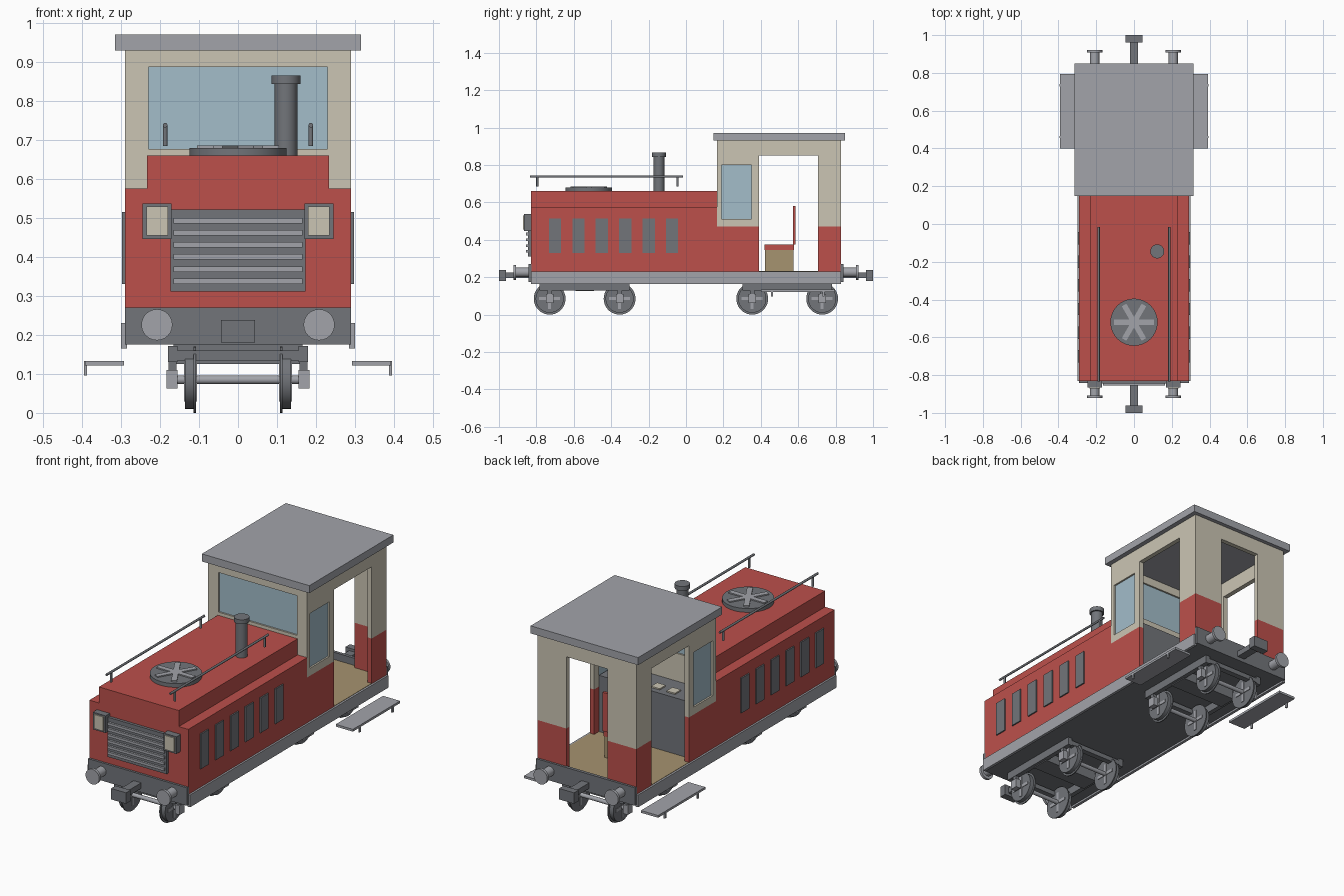
import bpy, bmesh, math
from mathutils import Matrix, Vector

if "Cube" in bpy.data.objects:
    bpy.data.objects.remove(bpy.data.objects["Cube"])


def material(name, rgb):
    m = bpy.data.materials.new(name)
    lin = [(c / 255 / 12.92) if c < 11 else ((c / 255 + 0.055) / 1.055) ** 2.4 for c in rgb]
    m.diffuse_color = (*lin, 1)
    m.use_nodes = True
    m.node_tree.nodes["Principled BSDF"].inputs["Base Color"].default_value = m.diffuse_color
    return m


RED = material("red paint", (188, 80, 75))
CREAM = material("cream paint", (203, 197, 180))
LIGHT = material("light grey", (162, 164, 170))
DARK = material("dark grey", (114, 117, 122))
GLASS = material("window blue", (163, 189, 202))
TAN = material("tan wood", (166, 147, 112))


def finish(name, bm, mat):
    bmesh.ops.recalc_face_normals(bm, faces=bm.faces)
    for e in bm.edges:
        e.smooth = len(e.link_faces) == 2 and e.calc_face_angle() < math.radians(35)
    for f in bm.faces:
        f.smooth = True
    me = bpy.data.meshes.new(name)
    bm.to_mesh(me)
    bm.free()
    me.materials.append(mat)
    ob = bpy.data.objects.new(name, me)
    bpy.context.collection.objects.link(ob)
    return ob


def add_box(bm, x0, x1, y0, y1, z0, z1):
    mat = Matrix.Translation(((x0 + x1) / 2, (y0 + y1) / 2, (z0 + z1) / 2))
    mat = mat @ Matrix.Diagonal((abs(x1 - x0), abs(y1 - y0), abs(z1 - z0), 1))
    bmesh.ops.create_cube(bm, size=1, matrix=mat)


def boxes(name, mat, *dims, mirror=False):
    """One object from boxes (x0, x1, y0, y1, z0, z1), optionally mirrored in x."""
    bm = bmesh.new()
    for d in dims:
        add_box(bm, *d)
        if mirror:
            add_box(bm, -d[1], -d[0], *d[2:])
    return finish(name, bm, mat)


def rods(name, mat, *rods_, seg=24):
    """One object from cylinders (start, end, radius)."""
    bm = bmesh.new()
    for a, b, r in rods_:
        a, b = Vector(a), Vector(b)
        rot = (b - a).to_track_quat('Z', 'Y').to_matrix().to_4x4()
        bmesh.ops.create_cone(bm, cap_ends=True, segments=seg, radius1=r, radius2=r,
                              depth=(b - a).length, matrix=Matrix.Translation((a + b) / 2) @ rot)
    return finish(name, bm, mat)


# Chassis
boxes("underframe", DARK, (-.29, .29, -.83, .83, .175, .228))
boxes("side_sill", LIGHT, (.285, .30, -.83, .83, .165, .23), mirror=True)
for tag, s in (("front", -1), ("back", 1)):
    boxes(tag + "_beam", DARK, (-.29, .29, s * .825, s * .842, .175, .27))
    boxes(tag + "_coupler", DARK, (-.022, .022, s * .84, s * .97, .195, .225),
          (-.044, .044, s * .962, s * 1.0, .18, .238))
    rods(tag + "_buffers", LIGHT,
         *[r for x in (-.208, .208) for r in (
             ((x, s * .84, .226), (x, s * .912, .226), .025),
             ((x, s * .908, .226), (x, s * .922, .226), .04))])

# Hood with stepped top
bm = bmesh.new()
half = [(.29, .23), (.29, .575), (.234, .575), (.234, .66)]
outline = half + [(-x, z) for x, z in reversed(half)]
face = bm.faces.new([bm.verts.new((x, -.83, z)) for x, z in outline])
ext = bmesh.ops.extrude_face_region(bm, geom=[face])
bmesh.ops.translate(bm, vec=(0, .995, 0), verts=[v for v in ext["geom"] if isinstance(v, bmesh.types.BMVert)])
finish("hood", bm, RED)
boxes("side_vents", DARK, *[(.288, .297, y - .033, y + .033, .33, .515)
                            for y in (-.7 + .125 * i for i in range(6))], mirror=True)

# Grille and headlights
boxes("grille_panel", DARK, (-.173, .173, -.845, -.828, .312, .522))
boxes("grille_slats", LIGHT, *[(-.165, .165, -.856, -.84, z - .007, z + .007)
                               for z in (.338 + .031 * i for i in range(6))])
boxes("headlight_housing", DARK, (.17, .245, -.865, -.828, .446, .537), mirror=True)
boxes("headlight_lens", CREAM, (.18, .235, -.871, -.86, .455, .53), mirror=True)

# Roof fan
rods("fan_disc", DARK, ((0, -.52, .655), (0, -.52, .68), .125), seg=40)
bm = bmesh.new()
for i in range(3):
    bmesh.ops.create_cube(bm, size=1, matrix=Matrix.Translation((0, -.52, .681))
                          @ Matrix.Rotation(i * math.pi / 3, 4, 'Z') @ Matrix.Diagonal((.21, .028, .01, 1)))
finish("fan_blades", bm, LIGHT)

# Exhaust and handrails
rods("exhaust", DARK, ((.123, -.145, .655), (.123, -.145, .845), .029),
     ((.123, -.145, .843), (.123, -.145, .866), .037), seg=32)
rods("handrails", DARK, *[r for x in (-.187, .187) for r in (
    ((x, -.835, .738), (x, -.015, .738), .006),
    ((x, -.795, .685), (x, -.795, .738), .006),
    ((x, -.045, .685), (x, -.045, .738), .006))], seg=12)

# Cab walls: red below z .47, cream above
T = .025
L = .29 - T
boxes("cab_lower_sides", RED, (L, .29, .165, .39, .23, .47), (L, .29, .705, .83, .23, .47), mirror=True)
boxes("cab_lower_back", RED, (.12, L, .83 - T, .83, .23, .47), mirror=True)
boxes("cab_upper_sides", CREAM,
      (L, .29, .165, .19, .47, .85), (L, .29, .35, .39, .47, .85),
      (L, .29, .19, .35, .47, .51), (L, .29, .19, .35, .80, .85),
      (L, .29, .705, .83, .47, .85), (L, .29, .165, .83, .85, .93), mirror=True)
boxes("cab_upper_back", CREAM, (.12, L, .83 - T, .83, .47, .85), (0, L, .83 - T, .83, .85, .93), mirror=True)
boxes("cab_front_wall", CREAM, (.23, L, .165, .19, .47, .93),
      (0, .23, .165, .19, .47, .677), (0, .23, .165, .19, .887, .93), mirror=True)
boxes("front_window", GLASS, (-.23, .23, .174, .181, .677, .887))
boxes("side_windows", GLASS, (.274, .281, .19, .35, .51, .80), mirror=True)
boxes("roof", LIGHT, (-.315, .315, .147, .851, .93, .97))

# Cab interior
boxes("cab_floor", TAN, (-.289, .289, .17, .829, .224, .232))
boxes("console", DARK, (-L, L, .17, .35, .23, .53))
boxes("console_gauges", CREAM, (.02, .07, .27, .32, .525, .537), (.11, .16, .27, .32, .525, .537), mirror=True)
boxes("seat_base", TAN, (-.075, .075, .422, .575, .23, .345))
boxes("seat_cushion", RED, (-.08, .08, .42, .578, .345, .375), (-.08, .08, .571, .586, .375, .58))

# Side steps
boxes("side_steps", LIGHT, (.293, .393, .40, .795, .121, .133), mirror=True)
boxes("step_brackets", LIGHT, *[(.387, .395, y - .006, y + .006, .096, .133) for y in (.46, .735)], mirror=True)

# Bogies
for tag, c in (("front", -.542), ("back", .541)):
    axles = (c - .187, c + .187)
    bars = [(.155, .18, c - .24, c + .24, .13, .172)]
    boxes(tag + "_bogie_frame", DARK, *bars, (0, .165, c - .05, c + .05, .125, .176),
          *[(0, .17, y - .015, y + .015, .135, .16) for y in (c - .225, c + .225)], mirror=True)
    boxes(tag + "_axle_boxes", LIGHT, *[(.155, .183, y - .02, y + .02, .062, .11) for y in axles], mirror=True)
    boxes(tag + "_axle_hangers", DARK, *[(.158, .178, y - .012, y + .012, .105, .135) for y in axles], mirror=True)
    rods(tag + "_axles", LIGHT, *[((-.157, y, .085), (.157, y, .085), .011) for y in axles])
    wheels, spokes = [], []
    for y in axles:
        for s in (-1, 1):
            wheels += [((s * .108, y, .085), (s * .114, y, .085), .085),
                       ((s * .113, y, .085), (s * .136, y, .085), .075)]
            x0, x1 = sorted((s * .105, s * .139))
            spokes += [(x0, x1, y - .056, y + .056, .077, .093), (x0, x1, y - .008, y + .008, .029, .141)]
    rods(tag + "_wheels", DARK, *wheels, seg=36)
    boxes(tag + "_wheel_spokes", LIGHT, *spokes)
